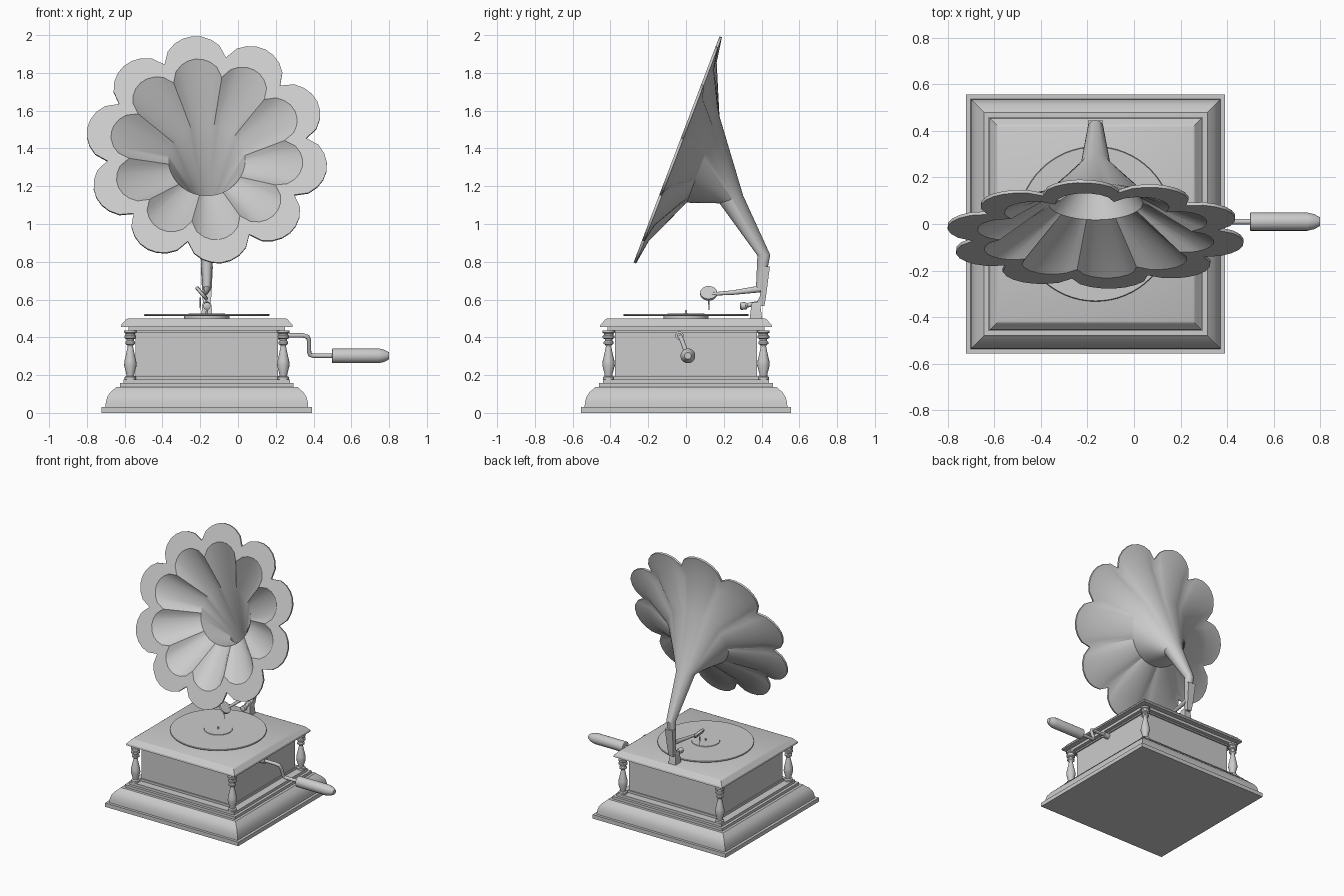
import bpy, bmesh, math
from mathutils import Vector as V

if "Cube" in bpy.data.objects:
    bpy.data.objects.remove(bpy.data.objects["Cube"])

CX = -0.165                      # centre line of cabinet and horn
grey = bpy.data.materials.new("light grey")
grey.diffuse_color = (0.6, 0.6, 0.6, 1)
grey.use_nodes = True
grey.node_tree.nodes["Principled BSDF"].inputs["Base Color"].default_value = grey.diffuse_color


def loft(name, rings, angle=30):
    """Skin a list of equal-length rings and cap both ends."""
    bm = bmesh.new()
    vs = [[bm.verts.new(p) for p in r] for r in rings]
    n = len(rings[0])
    for a, b in zip(vs, vs[1:]):
        for i in range(n):
            j = (i + 1) % n
            bm.faces.new((a[i], a[j], b[j], b[i]))
    bm.faces.new(vs[0])
    bm.faces.new(vs[-1])
    bmesh.ops.recalc_face_normals(bm, faces=bm.faces)
    me = bpy.data.meshes.new(name)
    bm.to_mesh(me)
    bm.free()
    me.materials.append(grey)
    ob = bpy.data.objects.new(name, me)
    bpy.context.collection.objects.link(ob)
    bpy.ops.object.select_all(action='DESELECT')
    ob.select_set(True)
    bpy.context.view_layer.objects.active = ob
    bpy.ops.object.shade_smooth_by_angle(angle=math.radians(angle))
    return ob


def square_stack(name, profile):
    return loft(name, [[(CX + sx * h, sy * h, z) for sx, sy in
                        ((-1, -1), (1, -1), (1, 1), (-1, 1))] for h, z in profile])


def lathe(name, x, y, profile, n=24):
    return loft(name, [[(x + r * math.cos(2 * math.pi * i / n),
                         y + r * math.sin(2 * math.pi * i / n), z)
                        for i in range(n)] for r, z in profile])


def tube(name, path, n=16):
    """Round tube along (point, radius) pairs, mitred at bends."""
    pts = [V(p) for p, r in path]
    rings, u = [], None
    for k, (p, r) in enumerate(path):
        dirs = []
        if k > 0 and (pts[k] - pts[k - 1]).length > 1e-5:
            dirs.append((pts[k] - pts[k - 1]).normalized())
        if k < len(pts) - 1 and (pts[k + 1] - pts[k]).length > 1e-5:
            dirs.append((pts[k + 1] - pts[k]).normalized())
        t = sum(dirs, V((0, 0, 0))).normalized()
        if u is None:
            u = t.orthogonal()
        u = (u - t * u.dot(t)).normalized()
        w = t.cross(u)
        rings.append([pts[k] + r * (u * math.cos(2 * math.pi * i / n) +
                                    w * math.sin(2 * math.pi * i / n)) for i in range(n)])
    return loft(name, rings)


# cabinet: plinth with rounded moulding, body, lid
square_stack("plinth", [(.557, 0), (.557, .03), (.537, .03), (.535, .055), (.527, .085),
                        (.51, .11), (.487, .13), (.48, .138), (.46, .138), (.46, .158),
                        (.44, .158), (.44, .178)])
square_stack("cabinet_body", [(.385, .175), (.385, .195), (.377, .195), (.377, .425),
                              (.387, .425), (.387, .44)])
square_stack("lid", [(.415, .435), (.415, .455), (.455, .455), (.452, .468),
                     (.438, .482), (.428, .495), (.418, .5)])

# turned corner columns
column = [(.03, .178), (.03, .19), (.02, .195), (.022, .21), (.033, .25), (.031, .275),
          (.022, .315), (.014, .352), (.016, .358), (.026, .366), (.026, .376), (.02, .382),
          (.02, .39), (.031, .396), (.031, .408), (.025, .413), (.025, .42),
          (.033, .425), (.033, .437)]
for sx in (-1, 1):
    for sy in (-1, 1):
        lathe("corner_column", CX + sx * .405, sy * .41, column, 16)

# turntable, record, label, spindle
lathe("turntable", CX, 0, [(.12, .498), (.12, .515)], 48)
lathe("record", CX, 0, [(.33, .514), (.333, .518), (.33, .523)], 64)
lathe("record_label", CX, 0, [(.098, .522), (.096, .527)], 40)
lathe("spindle", CX, 0, [(.007, .52), (.006, .54), (.002, .544)], 12)

# winding crank and handle
tube("crank_socket", [((.2, -.035, .41), .022), ((.255, -.035, .41), .022)])
tube("crank_rod", [((.2, -.035, .41), .012), ((.345, -.035, .41), .012),
                   ((.368, -.03, .403), .012), ((.376, -.022, .385), .012),
                   ((.376, .0, .325), .012), ((.382, .007, .308), .012),
                   ((.4, .01, .302), .012), ((.52, .01, .302), .012)])
tube("crank_handle", [((.498, .01, .302), .036), ((.5, .01, .302), .039),
                      ((.745, .01, .302), .039), ((.775, .01, .302), .032),
                      ((.8, .01, .302), .018)], 24)

# flower horn: ten petals, tilted back; rings are given in the y-z plane
PETALS, STEPS = 10, 8
N = PETALS * STEPS
UP = V((0, .355, .935))          # rim plane, upwards
BACK = V((0, .935, -.355))       # horn axis, backwards
RIM = V((CX, -.05, 1.395))


def horn_ring(centre, up, tip, notch=None):
    notch = tip if notch is None else notch
    ring = []
    for i in range(N):
        a = math.radians(79) + 2 * math.pi * i / N
        s = abs(math.sin(math.pi * (i % STEPS) / STEPS)) ** .65
        r = notch + (tip - notch) * s
        ring.append(centre + r * (V((math.cos(a), 0, 0)) + up * math.sin(a)))
    return ring


def at(y, z):
    return V((CX, y, z))


NECK = V((0, .95, .31))
loft("flower_horn", [
    horn_ring(at(.36, .93), NECK, .03),                      # inside of the neck
    horn_ring(at(.24, 1.13), NECK, .055),
    horn_ring(at(.09, 1.34), UP, .203),                      # throat
    horn_ring(RIM + BACK * .004, UP, .51, .41),              # inner petals
    horn_ring(RIM, UP, .515, .415),
    horn_ring(RIM, UP, .645, .53),                           # rim
    horn_ring(RIM + BACK * .014, UP, .645, .53),
    horn_ring(RIM + BACK * .035, UP, .51, .44),              # back of petals
    horn_ring(RIM + BACK * .15, UP, .245),
    horn_ring(at(.24, 1.13), NECK, .066),                    # neck and elbow
    horn_ring(at(.412, .835), V((0, 1, 0.05)), .034),
    horn_ring(at(.39, .65), V((0, .99, -.12)), .02),
], 30)

# horn bracket: foot, upright, clamp screw
foot = loft("bracket_foot", [[(CX + sx * h, .37 + sy * d, z) for sx, sy in
                             ((-1, -1), (1, -1), (1, 1), (-1, 1))]
                             for h, d, z in ((.03, .033, .498), (.025, .024, .57),
                                             (.02, .02, .585))])
loft("bracket_upright", [[(CX + sx * h, y + sy * d, z) for sx, sy in
                         ((-1, -1), (1, -1), (1, 1), (-1, 1))]
                         for h, y, d, z in ((.018, .39, .025, .565), (.024, .408, .016, .62),
                                            (.032, .425, .019, .775))])
tube("clamp_screw", [((CX, .285, .565), .01), ((CX, .29, .565), .02), ((CX, .315, .567), .02),
                     ((CX, .325, .57), .012), ((CX, .41, .585), .012)])

# tone arm, sound box and needle
tube("tone_arm", [((CX, .405, .66), .02), ((CX, .37, .653), .017),
                  ((CX - .005, .25, .637), .012), ((CX - .02, .12, .628), .008)])
c, nrm = V((CX - .027, .12, .633)), V((.75, 0, .65)).normalized()
tube("sound_box", [(c - nrm * .01, .04), (c - nrm * .007, .045),
                   (c + nrm * .007, .045), (c + nrm * .01, .04)], 24)
tube("needle", [((CX - .035, .12, .61), .005), ((CX - .035, .122, .545), .002)], 8)
